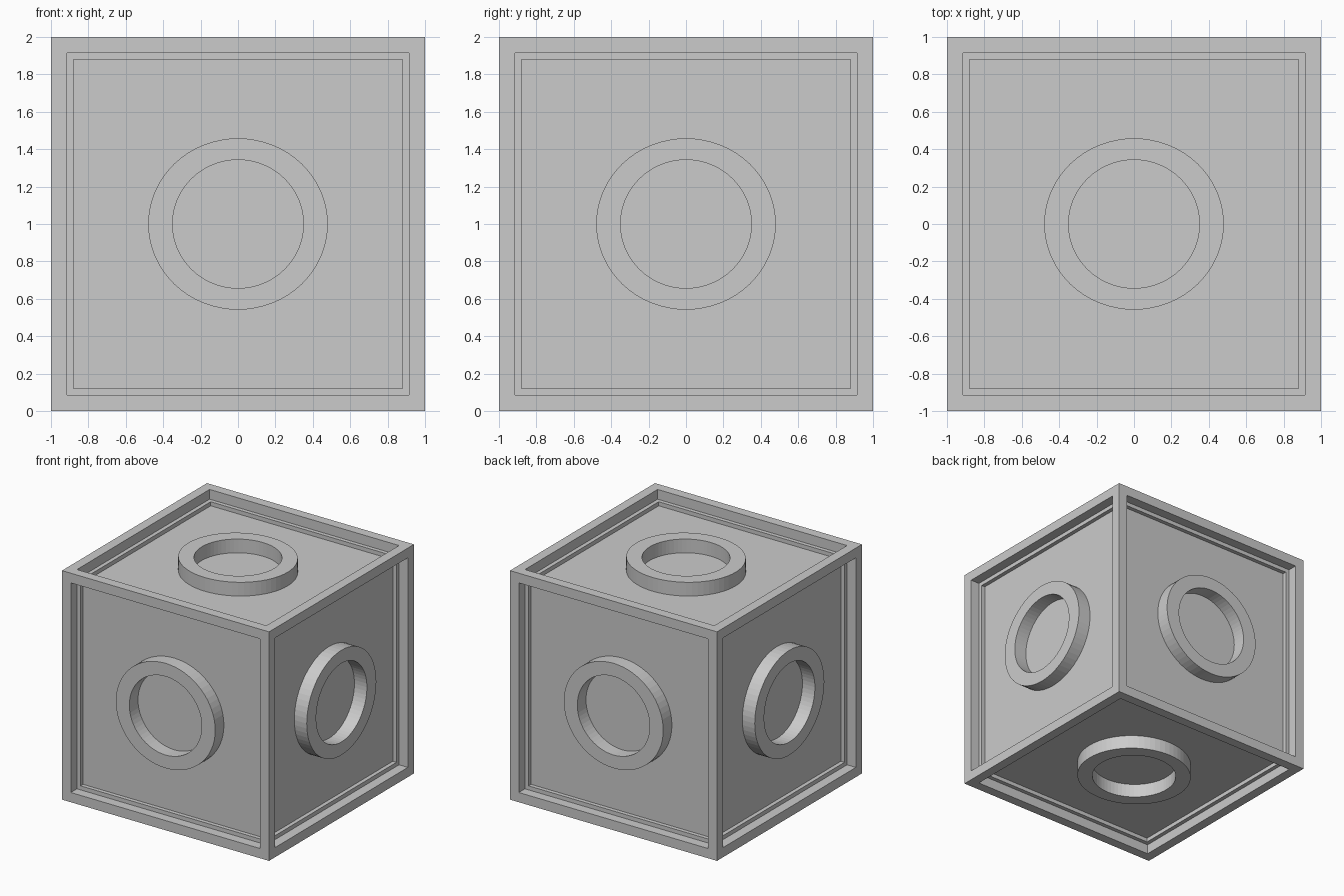
import bpy, bmesh
from math import cos, sin, pi
from mathutils import Matrix

if "Cube" in bpy.data.objects:
    bpy.data.objects.remove(bpy.data.objects["Cube"])

BORDER = 0.12   # frame width, and also the recess depth
SEG = 64


def make_object(name, bm, matrix):
    bmesh.ops.recalc_face_normals(bm, faces=bm.faces)
    mesh = bpy.data.meshes.new(name)
    bm.to_mesh(mesh)
    bm.free()
    obj = bpy.data.objects.new(name, mesh)
    bpy.context.collection.objects.link(obj)
    obj.matrix_world = matrix
    return obj


# Crate body: a cube with a square recess in every face
bm = bmesh.new()
bmesh.ops.create_cube(bm, size=2)
panels = bm.faces[:]
bmesh.ops.inset_individual(bm, faces=panels, thickness=BORDER)
bmesh.ops.inset_individual(bm, faces=panels, thickness=0, depth=-BORDER)
make_object("crate_body", bm, Matrix.Translation((0, 0, 1)))


# Slightly oval ring rising from the panel floor, flush with the frame
def make_ring(name, matrix):
    profile = [(0.48, 0.458, 1 - BORDER), (0.48, 0.458, 1),
               (0.35, 0.343, 1), (0.35, 0.343, 1 - BORDER)]
    bm = bmesh.new()
    loops = [[bm.verts.new((rx * cos(2 * pi * i / SEG), ry * sin(2 * pi * i / SEG), z))
              for i in range(SEG)] for rx, ry, z in profile]
    for k in range(4):
        a, b = loops[k], loops[(k + 1) % 4]
        for i in range(SEG):
            j = (i + 1) % SEG
            bm.faces.new((a[i], a[j], b[j], b[i]))
    make_object(name, bm, Matrix.Translation((0, 0, 1)) @ matrix)


# One ring per face
make_ring("ring_top", Matrix.Identity(4))
make_ring("ring_bottom", Matrix.Rotation(pi, 4, 'X'))
for i, side in enumerate(("front", "right", "back", "left")):
    make_ring("ring_" + side, Matrix.Rotation(i * pi / 2, 4, 'Z') @ Matrix.Rotation(pi / 2, 4, 'X'))
